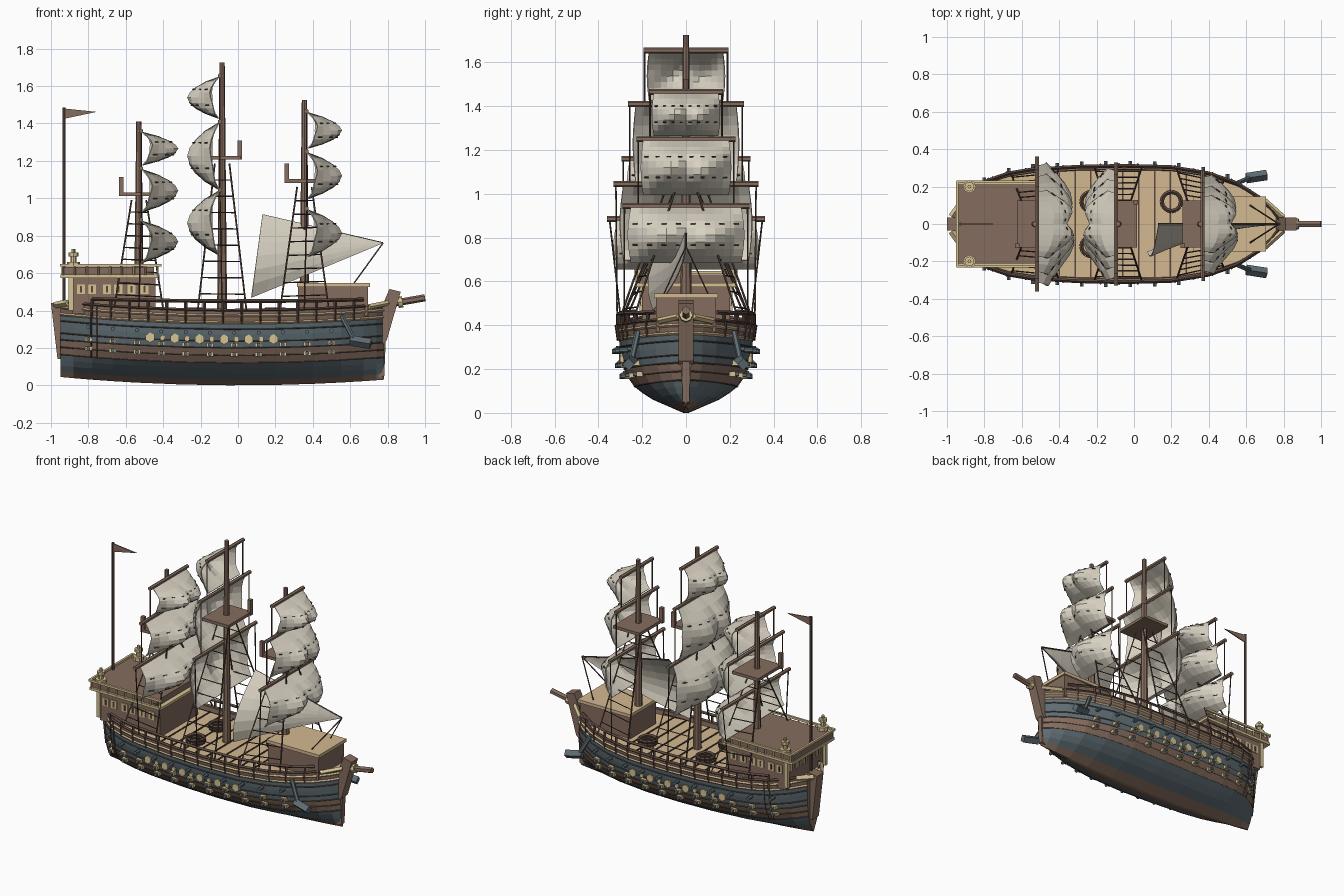
import bpy, bmesh, math
from mathutils import Vector, Matrix

if "Cube" in bpy.data.objects:
    bpy.data.objects.remove(bpy.data.objects["Cube"])


def material(name, r, g, b):
    m = bpy.data.materials.new(name)
    m.use_nodes = True
    m.diffuse_color = (r, g, b, 1)
    m.node_tree.nodes["Principled BSDF"].inputs["Base Color"].default_value = (r, g, b, 1)
    return m


BROWN = material("wood brown", .235, .152, .112)
DARK = material("dark wood", .1, .062, .048)
TAN = material("deck tan", .65, .48, .28)
GOLD = material("pale gold trim", .68, .55, .29)
SLATE = material("slate blue", .112, .152, .172)
SAIL = material("canvas", .69, .64, .54)


class Part:
    """Collects simple solids into one object."""
    def __init__(self, name, *mats):
        self.name, self.mats, self.bm = name, mats, bmesh.new()

    def box(self, lo, hi):
        lo, hi = Vector(lo), Vector(hi)
        m = Matrix.Translation((lo + hi) / 2) @ Matrix.Diagonal((*(hi - lo), 1))
        bmesh.ops.create_cube(self.bm, size=1, matrix=m)

    def rod(self, a, b, r, r2=None, sides=6):
        a, b = Vector(a), Vector(b)
        d = b - a
        m = Matrix.Translation((a + b) / 2) @ d.to_track_quat('Z', 'Y').to_matrix().to_4x4()
        bmesh.ops.create_cone(self.bm, cap_ends=True, segments=sides, radius1=r,
                              radius2=r if r2 is None else r2, depth=d.length, matrix=m)

    def chain(self, pts, r, sides=4):
        for a, b in zip(pts, pts[1:]):
            self.rod(a, b, r, sides=sides)

    def slab(self, outline, half):
        rings = [[self.bm.verts.new((x, y, z)) for x, z in outline] for y in (-half, half)]
        for ring in rings:
            self.bm.faces.new(ring)
        for i in range(len(outline)):
            j = (i + 1) % len(outline)
            self.bm.faces.new((rings[0][i], rings[0][j], rings[1][j], rings[1][i]))

    def grid(self, rows):
        vs = [[self.bm.verts.new(p) for p in row] for row in rows]
        for r, s in zip(vs, vs[1:]):
            for k in range(len(r) - 1):
                self.bm.faces.new((r[k], r[k + 1], s[k + 1], s[k]))
        return vs

    def done(self, thickness=0):
        bmesh.ops.recalc_face_normals(self.bm, faces=self.bm.faces[:])
        me = bpy.data.meshes.new(self.name)
        self.bm.to_mesh(me)
        for m in self.mats:
            me.materials.append(m)
        ob = bpy.data.objects.new(self.name, me)
        bpy.context.collection.objects.link(ob)
        if thickness:
            ob.modifiers.new("thickness", 'SOLIDIFY').thickness = thickness
        return ob


def lerp(table, t):
    for (a, p), (b, q) in zip(table, table[1:]):
        if t <= b:
            return p + (q - p) * max(0, (t - a) / (b - a))
    return table[-1][1]


# Hull plan (x, half beam) and cross-section (z, share of beam)
PLAN = [(-.95, .07), (-.88, .16), (-.78, .237), (-.67, .275), (-.55, .295), (-.3, .31), (-.05, .315),
        (.2, .308), (.4, .275), (.55, .222), (.67, .145), (.74, .08), (.78, .025)]
SECTION = [(0, .04), (.03, .26), (.06, .48), (.09, .63), (.12, .75), (.16, .84), (.2, .9),
           (.27, .95), (.33, .97), (.355, .99), (.4, 1)]
BANDS = [0, 1, 1, 1, 0, 0, 1, 1, 0, 0, 0, 0]


def lift(x):
    return .04 * (x / .9) ** 2


def side(x, z, s, off=0):
    return Vector((x, s * (lerp(PLAN, x) * lerp(SECTION, z) + off), z + lift(x)))


hull = Part("hull", BROWN, SLATE, TAN)
rows = []
for x, b in PLAN:
    half = [side(x, z, 1) for z, _ in SECTION]
    half += [Vector((x, b * .93, .4 + lift(x))), Vector((x, b * .92, .372 + lift(x)))]
    rows.append([Vector((p.x, -p.y, p.z)) for p in reversed(half)] + half)
verts = hull.grid(rows)
n = len(BANDS) + 1
for r, s in zip(verts, verts[1:]):
    for k in range(2 * n - 1):
        f = next(f for f in r[k].link_faces if {r[k + 1], s[k], s[k + 1]} <= set(f.verts))
        f.material_index = BANDS[max(k - n, n - 2 - k)] if k != n - 1 else 0
    hull.bm.faces.new((r[0], r[-1], s[-1], s[0])).material_index = 2
for ring in (verts[0], verts[-1]):
    hull.bm.faces.new(ring)
hull.done()

# Plank lines, wales, rails and boarding ladders along both sides
lines, trim, rail = Part("plank_lines", DARK), Part("wales", TAN), Part("deck_rail", DARK)
for s in (-1, 1):
    for z in (.12, .16, .2, .235, .3):
        lines.chain([side(x, z, s) for x, _ in PLAN], .0035)
    for z in (.335, .372):
        trim.chain([side(x, z, s) for x, _ in PLAN], .008)
    rail.chain([side(x, .4, s, -.004) for x, _ in PLAN], .009)
    rail.chain([Vector((x, s * (b - .004), .45 + lift(x) * .4)) for x, b in PLAN[2:11]], .01)
    for i in range(15):
        p = side(-.78 + i * .1, .4, s, -.004)
        rail.rod(p, (p.x, p.y, .45 + lift(p.x) * .4), .009, sides=4)
        lines.rod(side(p.x, .33, s, .005), side(p.x, .4, s, .006), .006, sides=4)
    for x in (-.785, -.755):
        lines.chain([side(x, z, s, .006) for z in (.12, .2, .27, .33, .4)], .005)
for p in (lines, trim, rail):
    p.done()

# Guns in three rows and round port covers
guns, sills, ports = Part("guns", SLATE), Part("gun_port_sills", GOLD), Part("port_covers", GOLD)
for s in (-1, 1):
    for i in range(11):
        x = -.8 + i * .13
        for z in (.165, .215, .28):
            a, b = side(x, z, s, -.02), side(x, z, s, .038)
            b.z = a.z
            guns.rod(a, b, .011)
            if z < .25:
                c = side(x, z, s)
                sills.box(c - Vector((.019, .022, .011)), c + Vector((.019, .022, .011)))
    for i in range(6):
        p = side(-.47 + i * .132, .245, s)
        ports.rod(p - Vector((0, s * .02, 0)), p + Vector((0, s * .012, 0)), .027)
    for i in range(5):
        p = side(-.404 + i * .132, .245, s)
        ports.rod(p - Vector((0, s * .02, 0)), p + Vector((0, s * .01, 0)), .015)
for p in (guns, sills, ports):
    p.done()

# Stem, rudder and bowsprit
stem = Part("stem_and_rudder", BROWN)
stem.slab([(.72, .3), (.775, .22), (.795, .24), (.87, .5), (.81, .515), (.76, .4)], .034)
stem.slab([(.72, .3), (.755, .04), (.782, .05), (.79, .24)], .016)
stem.slab([(-1, .44), (-.965, .14), (-.93, .14), (-.93, .45)], .035)
stem.rod((.78, 0, .43), (1, 0, .468), .019)
stem.done()
gold = Part("end_fittings", GOLD)
gold.rod((.855, 0, .443), (.88, 0, .447), .03, sides=8)
for s in (-1, 1):
    gold.rod((-.91, s * .13, .44), (-.975, s * .04, .43), .018, sides=4)
    gold.rod((.7, s * .125, .42), (.8, s * .035, .44), .014, sides=4)
    for z0, z1, r in ((.635, .66, .035), (.66, .69, .016), (.69, .71, .026), (.71, .73, .01)):
        gold.rod((-.88, s * .2, z0), (-.88, s * .2, z1), r, sides=8)
gold.done()

# Aft cabin with windows, overhanging roof and balustrade
cabin = Part("aft_cabin", BROWN)
cabin.box((-.885, -.202, .38), (-.44, .202, .58))
cabin.box((-.945, -.212, .59), (-.45, .212, .632))
cabin.done()
ctrim, panes = Part("cabin_trim", GOLD), Part("window_panes", DARK)
ctrim.box((-.95, -.225, .575), (-.42, .225, .592))
for s in (-1, 1):
    ctrim.box((-.95, s * .226 - .007, .634), (-.41, s * .226 + .007, .648))
    for i in range(9):
        x = -.935 + i * .063
        ctrim.rod((x, s * .224, .59), (x, s * .224, .635), .006, sides=4)
    for x in (-.84, -.78, -.7, -.64, -.57, -.5):
        ctrim.box((x - .022, s * .204 - .004, .487), (x + .022, s * .204 + .004, .54))
        panes.box((x - .006, s * .207 - .004, .495), (x + .006, s * .207 + .004, .53))
    ctrim.box((-.905, s * .202 - .01, .4), (-.88, s * .202 + .01, .58))
for i in range(5):
    y = -.14 + i * .07
    ctrim.box((-.89, y - .022, .487), (-.883, y + .022, .54))
    panes.box((-.893, y - .006, .495), (-.885, y + .006, .53))
ctrim.box((-.952, -.228, .634), (-.938, .228, .648))
ctrim.done()
panes.done()

# Forecastle
fore = Part("forecastle", BROWN)
fore.box((.32, -.137, .37), (.695, .137, .53))
fore.done()
top = Part("forecastle_top", TAN)
top.box((.315, -.146, .525), (.705, .146, .546))
top.done()

# Deck beams and rope coils
deck = Part("deck_beams_and_coils", DARK)
for i in range(9):
    x = -.4 + i * .085
    w = lerp(PLAN, x) * .91
    deck.box((x - .004, -w, .37), (x + .004, w, .378 + lift(x)))
for x, y in ((-.23, .12), (-.23, -.12), (.2, .12)):
    for z in (.385, .405):
        deck.chain([(x + .052 * math.cos(a * math.pi / 6), y + .052 * math.sin(a * math.pi / 6), z)
                    for a in range(13)], .012, 5)
deck.done()

# Anchors at the bow
anchor = Part("anchors", SLATE)
for s in (-1, 1):
    anchor.rod((.555, s * .22, .37), (.625, s * .25, .235), .014)
    anchor.rod((.6, s * .245, .24), (.71, s * .262, .222), .028, sides=4)
anchor.done()

# Masts: name, x, top, sail direction, belly, platform height, (yard z, yard half, sail foot z)
RIGS = [("mizzen", -.53, 1.41, 1, .2, 1.02, [(1.36, .2, 1.18), (1.16, .295, .93), (.885, .36, .66)]),
        ("main", -.085, 1.725, -1, .175, 1.215, [(1.655, .195, 1.43), (1.41, .265, 1.05), (1.045, .33, .7)]),
        ("fore", .355, 1.525, 1, .19, 1.09, [(1.465, .17, 1.27), (1.25, .225, 1.0), (.945, .29, .69)])]
ropes = Part("rigging", DARK)
for name, X, head, d, depth, nest, yards in RIGS:
    mast = Part(name + "_mast", BROWN)
    mast.rod((X, 0, .37), (X, 0, head), .027, .014, 8)
    mast.done()
    spars, sails, reef = (Part(name + t, m) for t, m in
                          (("_yards", BROWN), ("_sails", SAIL), ("_reef_points", DARK)))
    for i, (z, w, foot) in enumerate(yards):
        xs = X + d * .012
        spars.rod((xs, -w, z), (xs, w, z), .013)

        def cloth(u, v):
            swell = math.sin(math.pi * v)
            belly = swell ** .8 * (1 - .75 * u * u - .2 * math.exp(-(u / .2) ** 2))
            crease = .05 * swell * math.sin(7 * u + 8 * v)
            return Vector((xs + d * (.008 + depth * (belly + crease)), u * w * (.87 + .05 * swell),
                           z - .005 + (foot - z) * v))
        sails.grid([[cloth(-1 + a / 6, b / 8) for a in range(13)] for b in range(9)])
        for v in (.3, .68):
            for k in range(8):
                u = -.88 + k * .25
                reef.rod(cloth(u - .04, v), cloth(u + .04, v), .004, sides=4)
        # Lines hanging from each yard end to the next yard or the rail
        for s in (-1, 1):
            low = (xs, s * w * .97, yards[i + 1][0]) if i < 2 else side(X, .4, s)
            ropes.rod((xs, s * w * .97, z), low, .004, sides=4)
    spars.done()
    sails.done(.006)
    reef.done()
    # Lookout platform with a corner post
    look = Part(name + "_platform", BROWN)
    look.box((X - .095, -.125, nest - .008), (X + .1, .125, nest + .012))
    px, py = X - d * .095, -d * .115
    look.box((px - .012, py - .012, nest - .008), (px + .012, py + .012, nest + .095))
    look.done()
    # Shroud ladders
    for s in (-1, 1):
        ends = [(side(X + k, .4, s), Vector((X + k * .3, s * .035, nest - .03)))
                for k in (-.13, .13)]
        for a, b in ends:
            ropes.rod(a, b, .005, sides=4)
        for k in range(1, 9):
            ropes.chain([a.lerp(b, k / 9) for a, b in ends], .0035)
for s in (-1, 1):
    ropes.rod((.775, 0, .76), (.62, s * .1, .546), .004, sides=4)
ropes.done()

# Staysail bellied to the right side
A, B, C = Vector((.13, 0, .91)), Vector((.775, 0, .76)), Vector((.07, 0, .47))
stay = Part("staysail", SAIL)
stay.grid([[A.lerp(C, b / 6).lerp(B, a / 8 * .99)
            + Vector((0, -.17 * math.sin(math.pi * b / 9) * (1 - a / 8) ** 1.8, 0))
            for a in range(9)] for b in range(7)])
stay.done(.006)
spar = Part("staysail_stay", DARK)
spar.rod(A, B, .005)
spar.done()

# Stern flag
pole = Part("flagpole", DARK)
pole.rod((-.93, 0, .42), (-.93, 0, 1.485), .009)
pole.done()
flag = Part("flag", BROWN)
flag.slab([(-.93, 1.48), (-.755, 1.462), (-.93, 1.425)], .003)
flag.done()
